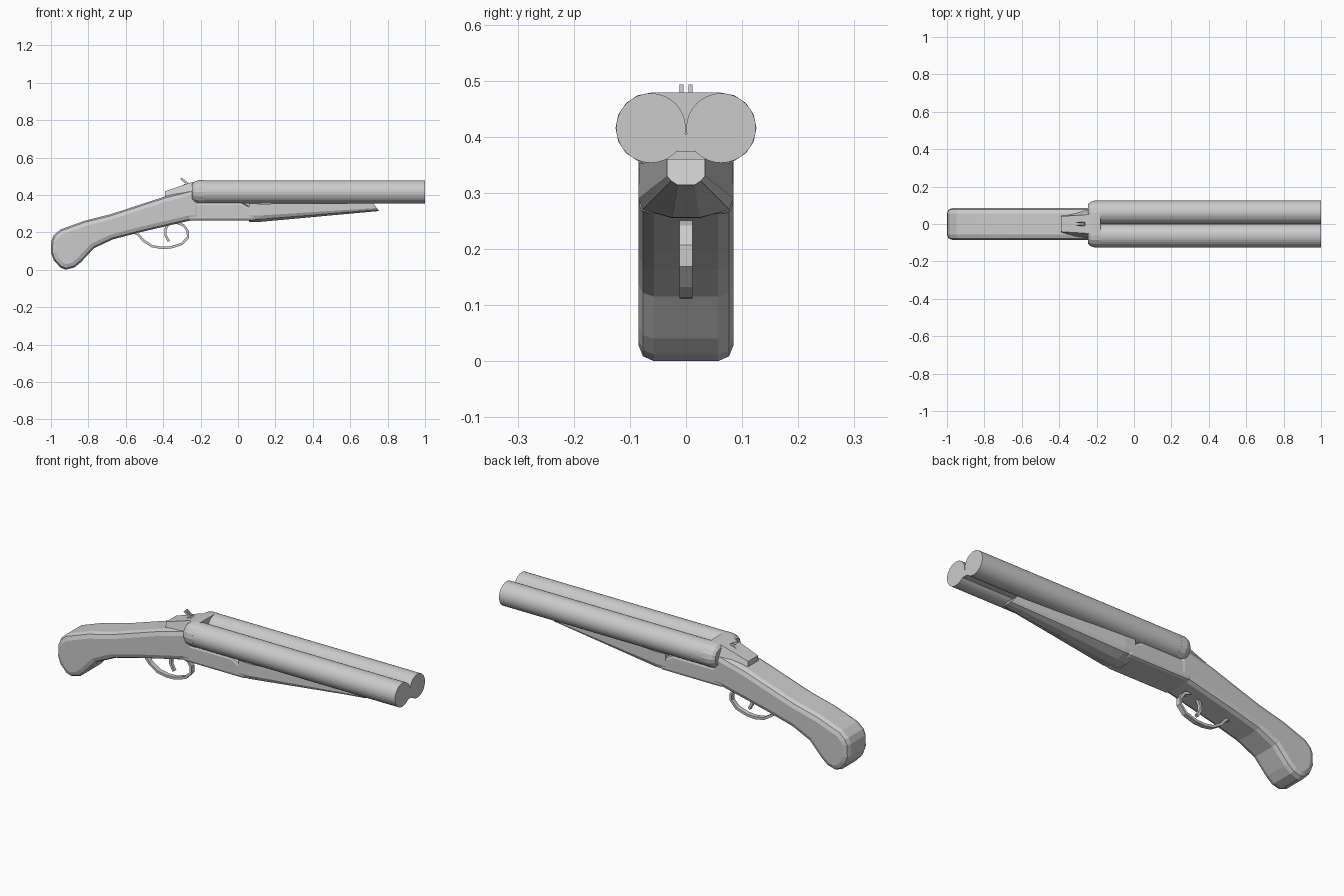
import bpy, bmesh
from math import sin, cos, pi
from mathutils import Vector

if "Cube" in bpy.data.objects:
    bpy.data.objects.remove(bpy.data.objects["Cube"])


def make(name, verts, faces):
    mesh = bpy.data.meshes.new(name)
    bm = bmesh.new()
    vs = [bm.verts.new(v) for v in verts]
    for f in faces:
        bm.faces.new([vs[i] for i in f])
    bmesh.ops.recalc_face_normals(bm, faces=bm.faces)
    bm.to_mesh(mesh)
    bm.free()
    ob = bpy.data.objects.new(name, mesh)
    bpy.context.collection.objects.link(ob)
    return ob


def loft(name, rings):
    n = len(rings[0])
    verts = [p for r in rings for p in r]
    faces = [(k * n + i, k * n + (i + 1) % n, (k + 1) * n + (i + 1) % n, (k + 1) * n + i)
             for k in range(len(rings) - 1) for i in range(n)]
    faces += [tuple(range(n)), tuple(range((len(rings) - 1) * n, len(rings) * n))]
    return make(name, verts, faces)


def plate(name, outline, half, bevel=0, segs=2, y=0):
    """Side outline in x, z extruded across y."""
    ob = loft(name, [[(x, y + s * half, z) for x, z in outline] for s in (-1, 1)])
    if bevel:
        m = ob.modifiers.new("bevel", 'BEVEL')
        m.width, m.segments = bevel, segs
        m.limit_method, m.angle_limit = 'ANGLE', 1.2
    return ob


def ribbon(name, path, thick, half, y=0):
    """Strip of constant thickness following a path in x, z."""
    pts = [Vector(p) for p in path]
    rings = []
    for i, p in enumerate(pts):
        d = (pts[min(i + 1, len(pts) - 1)] - pts[max(i - 1, 0)]).normalized()
        n = Vector((-d.y, d.x)) * thick / 2
        a, b = p + n, p - n
        rings.append([(a.x, y - half, a.y), (a.x, y + half, a.y),
                      (b.x, y + half, b.y), (b.x, y - half, b.y)])
    return loft(name, rings)


def mirrored(half_ring, x_of):
    """Full cross-section from its +y half, listed top to bottom."""
    ring = half_ring + [(-y, z) for y, z in reversed(half_ring)]
    return [(x_of(z), y, z) for y, z in ring]


# Stock with rounded butt
plate("stock", [(-1, .09), (-.998, .155), (-.985, .185), (-.95, .215), (-.82, .262), (-.68, .297),
                (-.39, .392), (-.2, .44), (-.2, .262), (-.26, .262), (-.525, .20), (-.67, .162),
                (-.77, .115), (-.84, .04), (-.875, .012), (-.92, .0), (-.95, .012), (-.985, .05)],
      .085, .028)

# Receiver with rounded hinge end
plate("receiver", [(-.27, .36), (.02, .36), (.065, .335), (.09, .305), (.1, .262), (-.27, .262)],
      .083, .015)
plate("hinge_lug", [(-.1, .34), (-.1, .375), (.12, .375), (.12, .34)], .04)

# Barrels
R, CY, CZ, N = .062, .0625, .4155, 32
for side, s in (("left", 1), ("right", -1)):
    loft(side + "_barrel", [[(x, s * CY + R * cos(2 * pi * i / N), CZ + R * sin(2 * pi * i / N))
                             for i in range(N)] for x in (-.2, 1)])

# Lower rib between barrels
loft("lower_rib", [[(x, -.016, .374), (x, .016, .374), (x, .004, .405), (x, -.004, .405)]
                   for x in (-.2, 1)])


# Breech: capsule cross-section tapering to the rear
def capsule(x, r):
    ring = []
    for s in (1, -1):
        for i in range(9):
            a = -pi / 2 + pi * i / 8
            ring.append((x, s * (CY + r * cos(a)), CZ + s * r * sin(a)))
    return ring


loft("breech", [capsule(-.245, .044), capsule(-.232, .056), capsule(-.21, .063), capsule(-.178, .063)])

# Top tang: wedge widening towards the breech
loft("tang", [[(x, -w, lo), (x, w, lo), (x, w - c, hi), (x, -w + c, hi)]
              for x, w, c, lo, hi in ((-.39, .045, .004, .38, .42), (-.25, .085, .035, .40, .467),
                                      (-.225, .085, .03, .40, .472))])

# Paired hammer pins and their cross piece
for side, s in (("left", 1), ("right", -1)):
    ribbon(side + "_hammer", [(-.305, .488), (-.285, .472), (-.255, .45)], .012, .0035, s * .008)
ribbon("hammer_pivot", [(-.298, .445), (-.265, .466)], .01, .009)

# Fore-end tapering to a slanted tip
loft("fore_end", [
    mirrored([(.083, .355), (.085, .29), (.077, .27), (.025, .255)], lambda z: .06),
    mirrored([(.083, .352), (.085, .29), (.077, .27), (.025, .256)], lambda z: .12),
    mirrored([(.034, .36), (.034, .33), (.026, .321), (.015, .314)], lambda z: .755 - (z - .314) * .8),
])

# Trigger guard and trigger
ribbon("trigger_guard", [(-.56, .20), (-.535, .19), (-.505, .155), (-.46, .126), (-.41, .117),
                         (-.36, .119), (-.30, .138), (-.268, .172), (-.268, .205), (-.29, .237),
                         (-.33, .252), (-.37, .245)], .013, .012)
ribbon("trigger", [(-.37, .25), (-.388, .215), (-.388, .185), (-.37, .152)], .013, .008)
